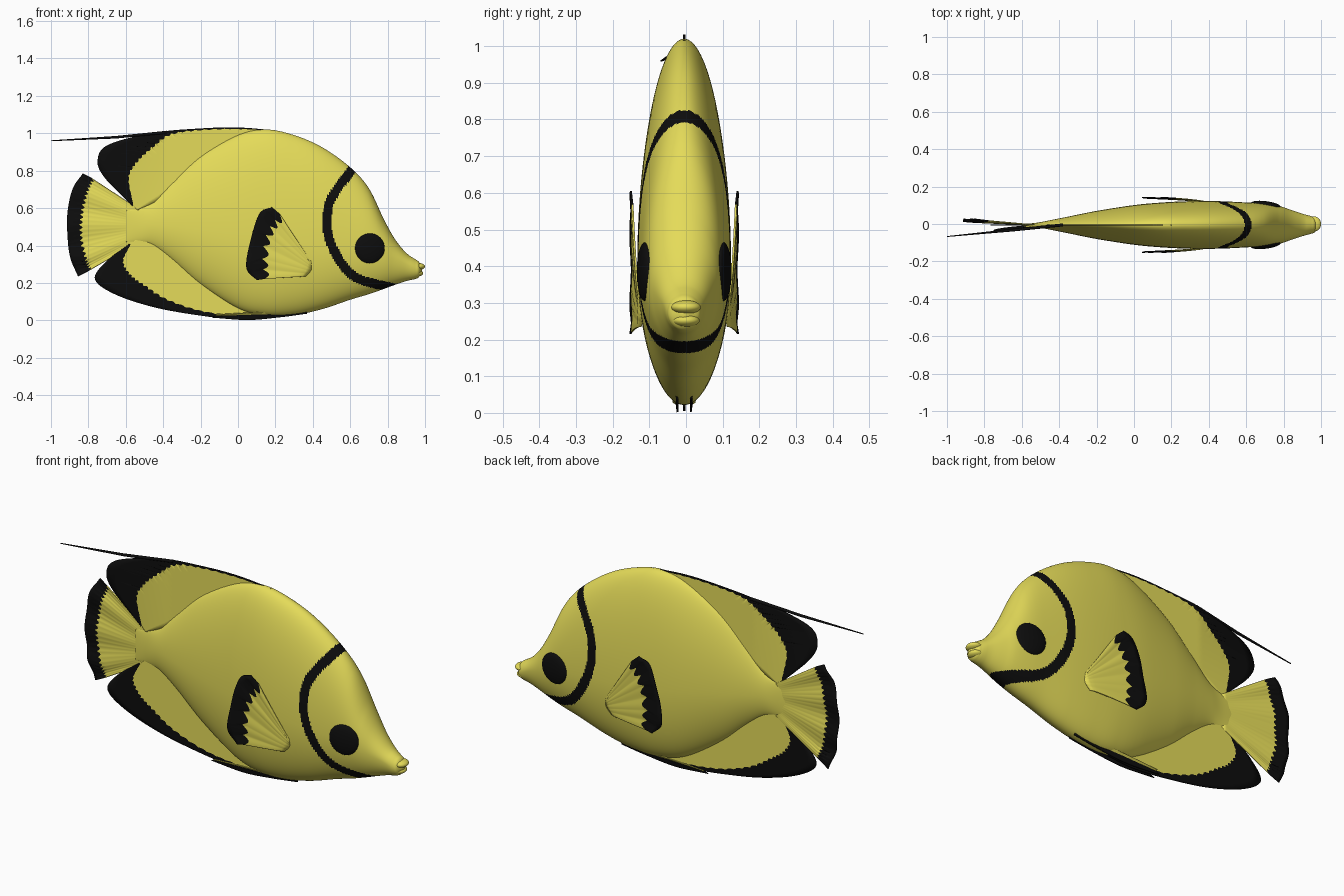
import bpy, bmesh, math
from mathutils import Vector

if "Cube" in bpy.data.objects:
    bpy.data.objects.remove(bpy.data.objects["Cube"])

YC = -0.005  # body mid-plane


def material(name, color):
    m = bpy.data.materials.new(name)
    m.diffuse_color = color
    m.use_nodes = True
    m.node_tree.nodes["Principled BSDF"].inputs["Base Color"].default_value = m.diffuse_color
    return m


YELLOW = material("yellow", (0.78, 0.71, 0.1, 1))
BLACK = material("black", (0.004, 0.004, 0.004, 1))


def spline(pts, t):
    """Catmull-Rom through pts, t in 0..1"""
    n = len(pts) - 1
    i = min(int(t * n), n - 1)
    f = t * n - i
    b, c = Vector(pts[i]), Vector(pts[i + 1])
    a = Vector(pts[i - 1]) if i > 0 else 2 * b - c
    d = Vector(pts[i + 2]) if i + 2 <= n else 2 * c - b
    return 0.5 * (2 * b + (c - a) * f + (2 * a - 5 * b + 4 * c - d) * f ** 2
                  + (3 * b - a - 3 * c + d) * f ** 3)


def finish(bm, name, mats=(YELLOW, BLACK)):
    bmesh.ops.recalc_face_normals(bm, faces=bm.faces[:])
    for f in bm.faces:
        f.smooth = True
    me = bpy.data.meshes.new(name)
    bm.to_mesh(me)
    bm.free()
    for m in mats:
        me.materials.append(m)
    ob = bpy.data.objects.new(name, me)
    bpy.context.collection.objects.link(ob)
    return ob


# Body stations: x, top, bottom, height of widest line, half width, section power
STATIONS = [
    (-.60, .585, .42, .505, .004, 1.3), (-.52, .60, .42, .505, .012, 1.3),
    (-.45, .635, .40, .51, .025, 1.4), (-.35, .735, .325, .50, .045, 1.5),
    (-.20, .875, .195, .48, .075, 1.4), (0, .99, .065, .45, .106, 1.15),
    (.15, 1.02, .025, .42, .12, 1), (.30, .99, .028, .41, .127, 1),
    (.45, .925, .06, .40, .127, 1), (.60, .818, .11, .39, .12, 1),
    (.70, .705, .14, .375, .113, 1), (.78, .54, .168, .35, .10, 1),
    (.84, .433, .19, .325, .08, 1), (.90, .36, .21, .30, .06, 1),
    (.95, .325, .222, .275, .046, 1), (.975, .305, .238, .27, .032, 1),
    (.985, .28, .26, .27, .006, 1)]
BAND = [(.65, .86), (.604, .80), (.497, .647), (.476, .503),
        (.519, .364), (.62, .235), (.80, .18), (.90, .165)]


def body():
    bm = bmesh.new()
    nx, nr = 360, 144
    rings = []
    for i in range(nx + 1):
        s = spline(BODY_PTS, i / nx)
        x, top, bot, mid, w, p = s
        ring = []
        for j in range(nr):
            a = 2 * math.pi * j / nr
            c, sn = math.cos(a), math.sin(a)
            y = w * math.copysign(abs(c) ** p, c)
            z = mid + sn * ((top - mid) if sn > 0 else (mid - bot))
            ring.append(bm.verts.new((x, y + YC, z)))
        rings.append(ring)
    band = [spline(BAND, k / 80) for k in range(81)]
    for r0, r1 in zip(rings, rings[1:]):
        for j in range(nr):
            k = (j + 1) % nr
            f = bm.faces.new((r0[j], r0[k], r1[k], r1[j]))
            c = f.calc_center_median()
            if .4 < c.x < .9:  # dark band behind the eye
                q = Vector((c.x, c.z))
                if min((q - b).length_squared for b in band) < .025 ** 2:
                    f.material_index = 1
    bm.faces.new(rings[0])
    bm.faces.new(rings[-1])
    finish(bm, "body")


def resample_x(table, n=64):
    """Monotone x resampling keeps the rings evenly spaced"""
    dense = [spline(table, k / 800) for k in range(801)]
    out, k = [], 0
    for i in range(n + 1):
        x = table[0][0] + (table[-1][0] - table[0][0]) * i / n
        while k < 799 and dense[k + 1][0] < x:
            k += 1
        out.append(tuple(dense[k]))
    out[-1] = table[-1]
    return out


BODY_PTS = resample_x(STATIONS, 90)
body()


def fin(name, root, mid, edge, yfun, jags=20, jag=.06, thick=.006, cols=160):
    """Thin sheet: yellow from root to mid, black with scalloped border to edge"""
    bm = bmesh.new()
    inner, outer = 10, 4
    grid = []
    for i in range(cols + 1):
        s = i / cols
        r, m, e = spline(root, s), spline(mid, s), spline(edge, s)
        m = m + (r - m) * jag * (abs(math.sin(jags * math.pi * s)) - .5)
        col = []
        for j in range(inner + outer + 1):
            p = r.lerp(m, j / inner) if j <= inner else m.lerp(e, (j - inner) / outer)
            v = j / (inner + outer)
            col.append(bm.verts.new((p.x, yfun(p.x, p.y, s, v), p.y)))
        grid.append(col)
    for a, b in zip(grid, grid[1:]):
        for j in range(inner + outer):
            f = bm.faces.new((a[j], a[j + 1], b[j + 1], b[j]))
            f.material_index = int(j >= inner)
    ob = finish(bm, name)
    mod = ob.modifiers.new("thickness", "SOLIDIFY")
    mod.thickness = thick
    mod.offset = 0
    return ob


def lean(x, z, s, v):
    return YC - .1 * max(0, -x - .4) * min(1, max(0, abs(z - .5) * 2.5))


# Dorsal fin
fin("dorsal_fin",
    [(.2, 1.0), (.05, .96), (-.1, .9), (-.22, .81), (-.32, .73), (-.4, .66), (-.47, .62), (-.54, .59)],
    [(.2, 1.012), (0, 1.023), (-.2, 1.018), (-.36, .995), (-.46, .925), (-.54, .85), (-.585, .765), (-.56, .615)],
    [(.2, 1.016), (0, 1.031), (-.2, 1.026), (-.45, 1.003), (-.69, .94), (-.75, .86), (-.715, .765), (-.565, .612)],
    lean, jags=26, jag=.05)
# Anal fin
fin("anal_fin",
    [(.15, .05), (0, .09), (-.1, .15), (-.2, .23), (-.3, .32), (-.38, .38), (-.46, .42), (-.54, .44)],
    [(.15, .03), (0, .025), (-.2, .05), (-.38, .11), (-.5, .185), (-.575, .24), (-.615, .315), (-.575, .405)],
    [(.15, .015), (0, .005), (-.2, .025), (-.45, .07), (-.66, .14), (-.765, .22), (-.705, .315), (-.58, .41)],
    lambda x, z, s, v: YC, jags=26, jag=.05)
# Tail fin
fin("tail_fin",
    [(-.53, .595), (-.53, .56), (-.53, .525), (-.53, .49), (-.53, .455), (-.53, .42)],
    [(-.775, .755), (-.81, .68), (-.835, .57), (-.84, .45), (-.815, .33), (-.79, .27)],
    [(-.83, .785), (-.885, .70), (-.912, .57), (-.91, .43), (-.895, .33), (-.855, .235)],
    lambda x, z, s, v: YC + .025 * v + .006 * v * math.sin(s * 22), jags=22, jag=.06)

# Trailing filament
cu = bpy.data.curves.new("dorsal_filament", "CURVE")
cu.dimensions = "3D"
cu.bevel_depth = .008
cu.bevel_resolution = 3
cu.use_fill_caps = True
sp = cu.splines.new("POLY")
sp.points.add(2)
for p, co, r in zip(sp.points, [(-.38, YC, 1.006), (-.65, -.033, .979), (-1, -.067, .96)], (1, .9, .3)):
    p.co = (*co, 1)
    p.radius = r
cu.materials.append(BLACK)
bpy.context.collection.objects.link(bpy.data.objects.new("dorsal_filament", cu))


def ellipsoid(name, loc, size, mat, rot=0):
    bpy.ops.mesh.primitive_uv_sphere_add(segments=40, ring_count=20, location=loc, rotation=(0, 0, rot))
    ob = bpy.context.object
    ob.name = name
    ob.scale = size
    ob.data.materials.append(mat)
    bpy.ops.object.shade_smooth()


# Paired parts
for side, tag in ((1, "left"), (-1, "right")):
    fin("pectoral_fin_" + tag,
        [(.4, .30), (.40, .29), (.395, .28), (.385, .26), (.36, .235)],
        [(.235, .55), (.19, .50), (.155, .42), (.145, .31), (.155, .222)],
        [(.18, .605), (.115, .57), (.065, .42), (.045, .28), (.10, .215)],
        lambda x, z, s, v: YC + side * (.117 + .028 * v ** .5 + .002 * math.sin(s * 20) * v),
        jags=7, jag=.14, thick=.005, cols=80)
    fin("pelvic_fin_" + tag,
        [(.37, .055), (.22, .045), (.05, .04), (-.12, .03)],
        [(.37, .05), (.22, .035), (.05, .03), (-.12, .025)],
        [(.37, .036), (.22, .016), (.05, .002), (-.14, .015)],
        lambda x, z, s, v: YC + side * (.03 - .012 * v), jags=4, thick=.005, cols=40)
    ellipsoid("eye_" + tag, (.705, YC + side * .107, .385), (.08, .02, .08), BLACK, -.13 * side)

# Lips
ellipsoid("upper_lip", (.964, 0, .288), (.036, .04, .019), YELLOW)
ellipsoid("lower_lip", (.956, 0, .252), (.034, .037, .018), YELLOW)
